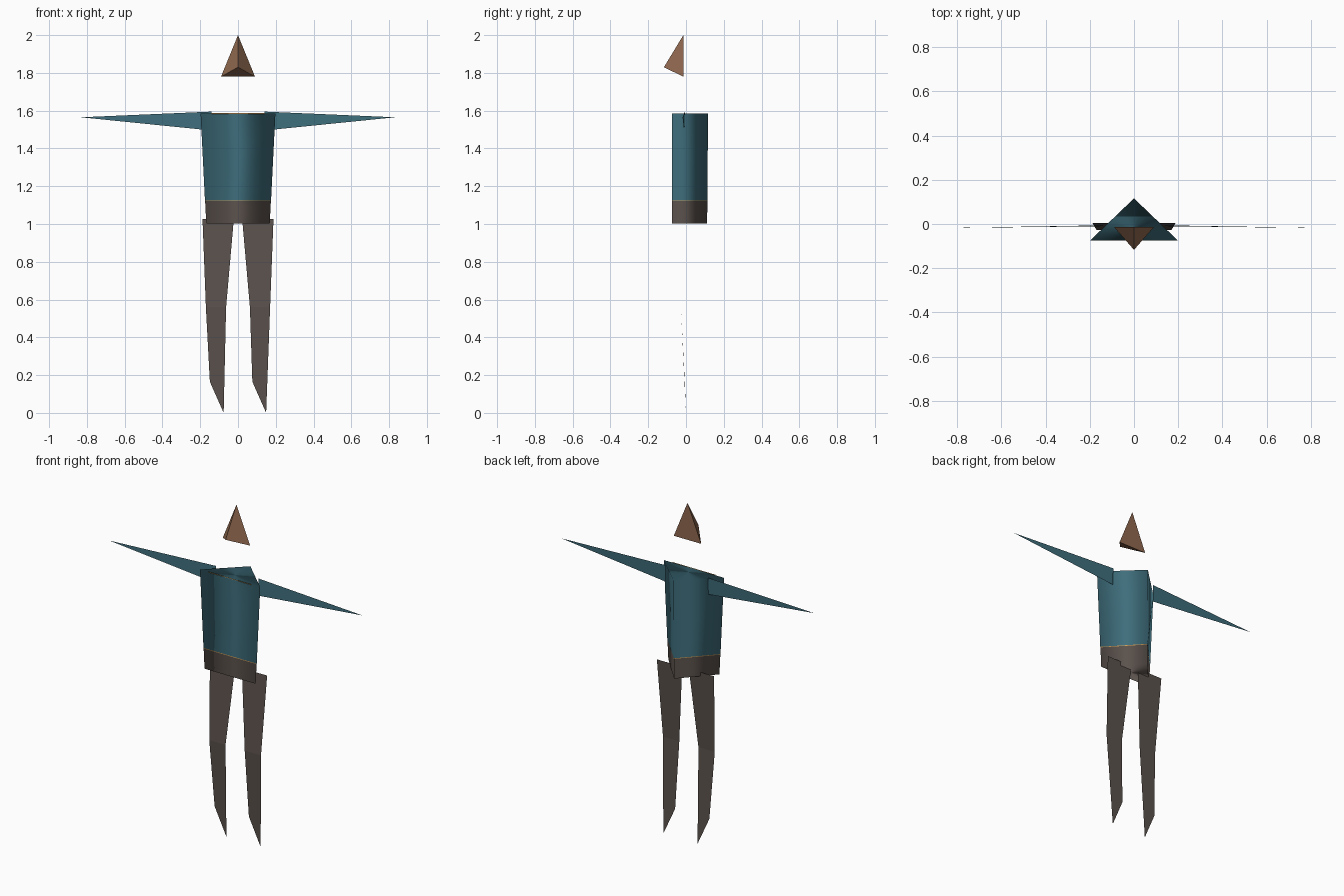
import bpy
import bmesh
from mathutils import Vector

cube = bpy.data.objects.get("Cube")
if cube:
    bpy.data.objects.remove(cube, do_unlink=True)


def material(name, rgb):
    m = bpy.data.materials.new(name)
    m.use_nodes = True
    m.diffuse_color = (*rgb, 1)
    bsdf = m.node_tree.nodes["Principled BSDF"]
    bsdf.inputs["Base Color"].default_value = (*rgb, 1)
    bsdf.inputs["Roughness"].default_value = 0.8
    return m


teal = material("teal cloth", (0.048, 0.155, 0.2))
brown = material("grey brown cloth", (0.105, 0.084, 0.073))
skin = material("tan skin", (0.28, 0.14, 0.078))
gold = material("gold trim", (0.6, 0.33, 0.1))


def build(name, verts, faces, mat, closed=False):
    bm = bmesh.new()
    vs = [bm.verts.new(v) for v in verts]
    for f in faces:
        bm.faces.new([vs[i] for i in f])
    if closed:
        bmesh.ops.recalc_face_normals(bm, faces=bm.faces)
    mesh = bpy.data.meshes.new(name)
    bm.to_mesh(mesh)
    bm.free()
    mesh.materials.append(mat)
    obj = bpy.data.objects.new(name, mesh)
    bpy.context.collection.objects.link(obj)
    return obj


def prism(name, low, high, mat):
    """Three-sided body section; low and high are (z, half width, back y)."""
    verts = []
    for z, w, back in (low, high):
        verts += [(-w, -0.074, z), (w, -0.074, z), (0, back, z)]
    faces = [(0, 1, 4, 3), (1, 2, 5, 4), (2, 0, 3, 5), (0, 2, 1), (3, 4, 5)]
    obj = build(name, verts, faces, mat, closed=True)
    # round shading around the body
    obj.data.shade_smooth()
    obj.data.normals_split_custom_set_from_vertices(
        [Vector((v[0], v[1], 0)).normalized() for v in verts])
    return obj


# Body sections from the hips up
prism("hips", (1.003, 0.168, 0.112), (1.121, 0.174, 0.113), brown)
prism("belt_trim", (1.121, 0.174, 0.113), (1.125, 0.174, 0.113), gold)
prism("shirt", (1.125, 0.175, 0.114), (1.584, 0.198, 0.116), teal)

# Thin trim along the front of the neckline
build("neck_trim",
      [(-0.14, -0.075, 1.583), (0.14, -0.075, 1.583),
       (0.14, -0.075, 1.587), (-0.14, -0.075, 1.587)],
      [(0, 1, 2, 3)], gold)

# Head: a tetrahedron with the nose pointing forward
build("head",
      [(0, -0.014, 2), (-0.09, -0.014, 1.78), (0.09, -0.014, 1.78), (0, -0.117, 1.83)],
      [(0, 1, 3), (0, 3, 2), (0, 2, 1), (1, 2, 3)], skin, closed=True)

for side, s in (("left", 1), ("right", -1)):
    # Arm: a flat tapering blade
    build(side + "_arm",
          [(s * 0.14, -0.006, 1.595), (s * 0.14, -0.01, 1.495), (s * 0.832, -0.018, 1.565)],
          [(0, 1, 2)], teal)

    # Leg: flat thigh and shin, both toes pointing to the same side
    inner_z, outer_z = (0.165, 0) if s > 0 else (0, 0.165)
    build(side + "_leg",
          [(s * 0.022, 0.005, 1.027), (s * 0.188, 0.005, 1.027),
           (s * 0.17, -0.027, 0.56), (s * 0.063, -0.027, 0.56),
           (s * 0.149, -0.04 * outer_z, outer_z), (s * 0.076, -0.04 * inner_z, inner_z)],
          [(0, 1, 2, 3), (3, 2, 4, 5)], brown)
